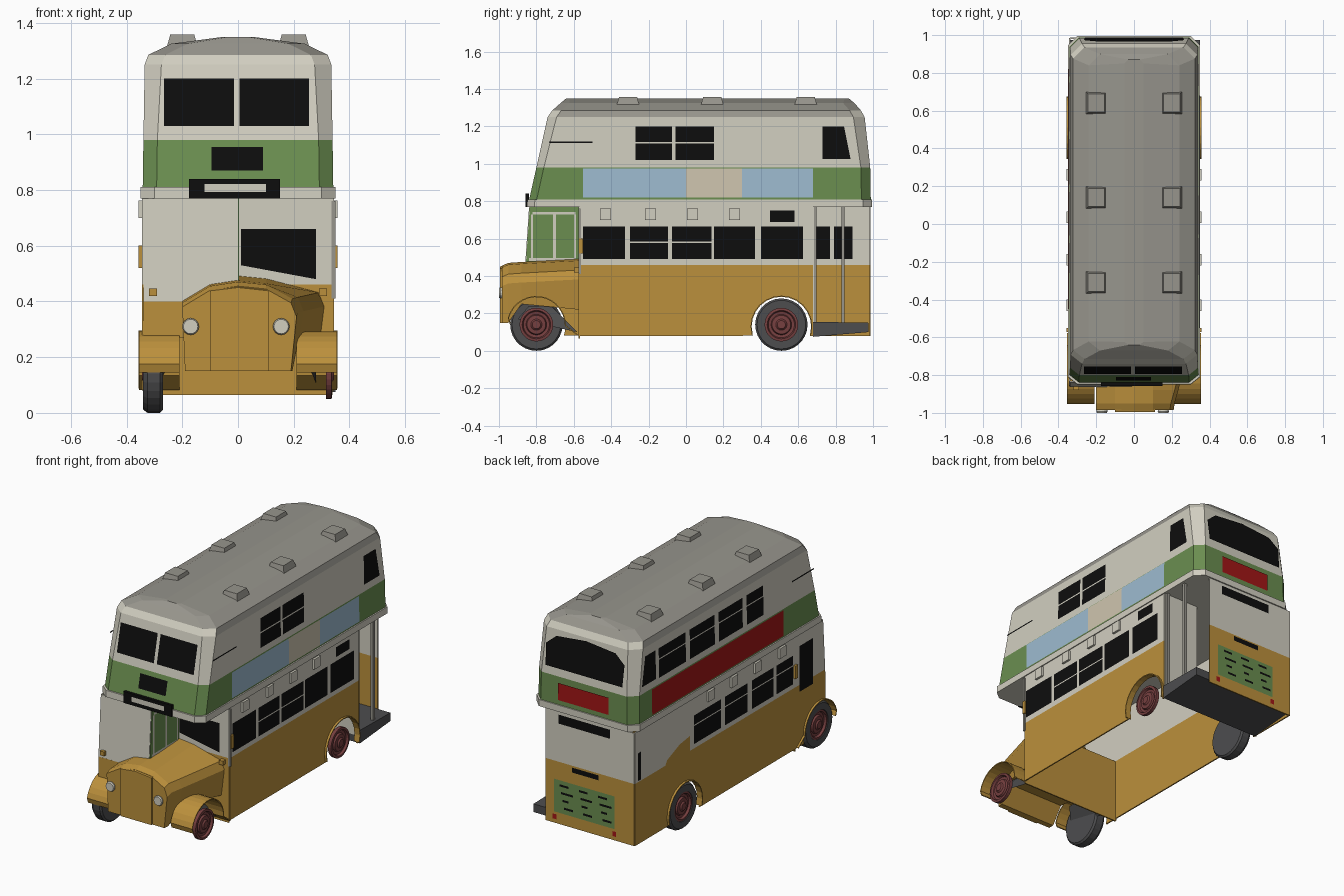
import bpy, bmesh, math
from mathutils import Matrix, Vector

if "Cube" in bpy.data.objects:
    bpy.data.objects.remove(bpy.data.objects["Cube"])

COL = {"yellow": (.50, .28, .045), "white": (.64, .62, .53), "roof_grey": (.31, .30, .265),
       "green": (.145, .27, .08), "blue": (.34, .50, .63), "red": (.36, .008, .008),
       "maroon": (.18, .05, .05), "tyre_grey": (.075, .075, .078), "black": (.004, .004, .004),
       "cream": (.62, .56, .43)}
MAT = {}
for n, c in COL.items():
    MAT[n] = bpy.data.materials.new(n)
    MAT[n].diffuse_color = (*c, 1)


def mesh(name, verts, faces, mats, rule=None, thick=0):
    mats = [mats] if isinstance(mats, str) else mats
    bm = bmesh.new()
    vs = [bm.verts.new(v) for v in verts]
    for f in faces:
        bm.faces.new([vs[i] for i in f])
    bm.normal_update()
    if not thick and len(faces) > 1:
        bmesh.ops.recalc_face_normals(bm, faces=bm.faces)
    if rule:
        for f in bm.faces:
            f.material_index = mats.index(rule(f.calc_center_median(), f.normal))
    me = bpy.data.meshes.new(name)
    bm.to_mesh(me)
    bm.free()
    ob = bpy.data.objects.new(name, me)
    bpy.context.collection.objects.link(ob)
    for m in mats:
        me.materials.append(MAT[m])
    if thick:
        s = ob.modifiers.new("thickness", "SOLIDIFY")
        s.thickness, s.offset = thick, 0
    return ob


def loft(name, rings, mats, rule=None, caps=(True, True), closed=True, thick=0):
    n = len(rings[0])
    vs = [v for r in rings for v in r]
    fs = [(k*n+i, k*n+(i+1) % n, (k+1)*n+(i+1) % n, (k+1)*n+i)
          for k in range(len(rings)-1) for i in range(n if closed else n-1)]
    if caps[0]:
        fs.append(tuple(range(n))[::-1])
    if caps[1]:
        fs.append(tuple(range(len(vs)-n, len(vs))))
    return mesh(name, vs, fs, mats, rule, thick)


def box(name, x, y, z, mat, inset=0):
    def ring(h, i):
        return [(x[0]+i, y[0]+i, h), (x[1]-i, y[0]+i, h), (x[1]-i, y[1]-i, h), (x[0]+i, y[1]-i, h)]
    return loft(name, [ring(z[0], 0), ring(z[1], inset)], mat)


def lathe_x(name, prof, y, z, mat, seg=28):
    # profile of (x, radius) turned about an axis along x
    return loft(name, [[(x, y+r*math.cos(t*math.tau/seg), z+r*math.sin(t*math.tau/seg))
                        for t in range(seg)] for x, r in prof], mat)


# surface rules used to lay plates on the body
def on_side(s):
    return lambda y, z: (s*((.344 if z < .8 else .342-.0155*(z-.81))+.004), y, z)


def on_front(x, z):
    return (x, -.838+.223*(z-.81)-.004, z)


def on_rear(x, z):
    return (x, .99 if z < .79 else .993-max(0, z-.98)*.11, z)


def plates(name, surf, rects, mat):
    vs, fs = [], []
    for a0, a1, z0, z1 in rects:
        b = len(vs)
        vs += [surf(a0, z0), surf(a1, z0), surf(a1, z1), surf(a0, z1)]
        fs.append((b, b+1, b+2, b+3))
    return mesh(name, vs, fs, mat)


# upper deck shell, ledge and roof
def ring(z, w, yf, yr, c=.05):
    return [(-w+c, yf, z), (w-c, yf, z), (w, yf+c*.8, z), (w, yr-c, z),
            (w-c, yr, z), (-w+c, yr, z), (-w, yr-c, z), (-w, yf+c*.8, z)]


def deck_rule(c, n):
    if c.z < .815:
        return "white"
    if c.z < .97:
        return "green"
    if c.z < 1.24 or (abs(n.y) > .4 and c.z < 1.3):
        return "white"
    return "roof_grey"


loft("upper_deck", [ring(.77, .35, -.85, .995), ring(.81, .35, -.848, .995), ring(.81, .342, -.838, .988),
                    ring(.98, .3395, -.80, .985), ring(1.25, .335, -.74, .955, .06),
                    ring(1.285, .322, -.715, .935, .06), ring(1.325, .24, -.67, .90, .06),
                    ring(1.35, .05, -.64, .87, .02)], ["white", "green", "roof_grey"], deck_rule)

# roof ventilators
for y in (-.31, .14, .64):
    for x in (-.2, .2):
        box("roof_vent", (x-.055, x+.055), (y-.06, y+.06), (1.315, 1.358), "roof_grey", .012)


# lower walls with wheel openings
def arc(cy, r, a0, a1, n=14, cz=.13):
    return [(cy+r*math.cos(math.radians(a0+(a1-a0)*i/n)), cz+r*math.sin(math.radians(a0+(a1-a0)*i/n)))
            for i in range(n+1)]


def wall(name, x, pts, mat):
    return mesh(name, [(x, y, z) for y, z in pts], [tuple(range(len(pts)))], mat, thick=.008)


rear_arch = arc(.51, .16, 198, -18)
wall("right_skirt", .34, [(-.57, .46), (-.57, .08)] + rear_arch + [(.68, .08), (.68, .46)], "yellow")
wall("right_wall", .34, [(-.57, .46), (.68, .46), (.68, .77), (-.57, .77)], "white")
wall("left_skirt", -.34, [(-.855, .46), (-.86, .28)] + arc(-.8, .155, 105, -18)
     + rear_arch + [(.985, .08), (.985, .46)], "yellow")
wall("left_wall", -.34, [(-.855, .46), (.985, .46), (.985, .77), (-.835, .77)], "white")


def cross_wall(name, y, x0, x1, z0, z1, mat):
    return mesh(name, [(x0, y, z0), (x1, y, z0), (x1, y, z1), (x0, y, z1)], [(0, 1, 2, 3)], mat, thick=.008)


cross_wall("rear_lower_panel", .983, -.34, .26, .08, .46, "yellow")
cross_wall("rear_upper_panel", .983, -.34, .26, .46, .77, "white")
cross_wall("front_bulkhead_lower", -.57, -.34, .34, .065, .46, "yellow")
cross_wall("front_bulkhead_upper", -.57, 0, .34, .46, .77, "white")
cross_wall("platform_bulkhead", .68, .1, .34, .12, .77, "white")

# half cab
mesh("cab_front", [(-.34, -.86, .40), (0, -.86, .40), (0, -.835, .77), (-.34, -.835, .77)],
     [(0, 1, 2, 3)], "white", thick=.008)
cross_wall("cab_apron", -.86, -.34, -.18, .27, .40, "yellow")
wall("cab_inner_side", 0, [(-.857, .45), (-.57, .45), (-.57, .77), (-.835, .77)], "green")
plates("cab_inner_frame", lambda y, z: (.007, y, z),
       [(-.84, -.59, .48, .495), (-.82, -.59, .73, .742), (-.71, -.695, .495, .73),
        (-.60, -.588, .495, .73), (-.83, -.817, .495, .73)], "white")
mesh("bulkhead_window", [(.01, -.578, .53), (.28, -.578, .48), (.28, -.578, .66), (.01, -.578, .66)],
     [(0, 1, 2, 3)], "black")


# bonnet, cross-sections from nose to bulkhead
def section(y, w, e, h, low):
    return [(-.19, y, low), (-.2, y, h-.075), (-.1, y, h-.015), (0, y, h), (.1, y, h-.01),
            (w-.02, y, h-.06), (w, y, h-.11), (w-e, y, low)]


loft("bonnet", [section(-.985, .21, .02, .455, .15), section(-.95, .215, .02, .47, .15),
                section(-.88, .235, .02, .475, .25), section(-.57, .31, .02, .492, .22)],
     "yellow", caps=(True, False))
loft("radiator", [[(-.1, y, .15), (.11, y, .15), (.11, y, h-.012), (0, y, h), (-.1, y, h-.012)]
                  for y, h in ((-.98, .455), (-.994, .45))], "yellow")
for x in (-.17, .155):
    lamp = lathe_x("headlight", [(-.02, .024), (.006, .03), (.014, .026)], 0, 0, "white", 16)
    lamp.matrix_world = Matrix.Translation((x, -.986, .31)) @ Matrix.Rotation(-math.pi/2, 4, 'Z')
for x in (-.305, .305):
    box("side_lamp", (x-.014, x+.014), (-.88 if x < 0 else -.60, -.855 if x < 0 else -.575),
        (.42, .446), "yellow")

# mudguards and wheels; tyres sit on the driver's side only
for s in (-1, 1):
    guard = [(-.94, .145)] + arc(-.8, .155, 165, 0, 14, .135) + [(-.58, .085)]
    loft("front_mudguard", [[(s*x, y, z) for y, z in guard] for x in (.356, .21)], "yellow",
         caps=(False, False), closed=False, thick=.006)
    loft("rear_arch_lip", [[(s*x, y, z) for y, z in arc(.51, .162, 195, -15)] for x in (.357, .32)],
         "yellow", caps=(False, False), closed=False, thick=.006)
    inner = [(-.9, .17), (-.84, .24), (-.72, .24), (-.58, .1)]
    mesh("wheel_guard", [(s*(.22 if i in (1, 2) else .28), y, z) for i, (y, z) in enumerate(inner)],
         [(0, 1, 2, 3)], "tyre_grey")
    for y in (-.8, .51):
        lathe_x("wheel_hub", [(s*.315, .09), (s*.336, .09), (s*.338, .076), (s*.325, .07), (s*.323, .055),
                              (s*.334, .05), (s*.336, .03), (s*.344, .022)], y, .14, "maroon")
        if s < 0:
            lathe_x("tyre", [(-.27, .085), (-.27, .13), (-.28, .14), (-.325, .14), (-.341, .128),
                             (-.341, .088), (-.30, .085)], y, .14, "tyre_grey")

# rear platform and poles
mesh("platform", [(x, y, z) for x in (-.335, .35) for y, z in ((.68, .075), (.975, .10), (.975, .15), (.68, .155))],
     [(0, 1, 2, 3), (7, 6, 5, 4), (0, 4, 5, 1), (1, 5, 6, 2), (2, 6, 7, 3), (3, 7, 4, 0)], "tyre_grey")
for y in (.69, .84):
    box("grab_pole", (.315, .333), (y-.008, y+.008), (.13, .78), "roof_grey")
box("cab_handrail", (.335, .35), (-.575, -.562), (.41, .76), "roof_grey")
for s in (-1, 1):
    box("indicator", (min(s*.338, s*.358), max(s*.338, s*.358)), (-.572, -.55), (.52, .60), "yellow")
    for y in (-.43, -.19, .035, .26):
        box("side_vent", (min(s*.338, s*.357), max(s*.338, s*.357)), (y-.03, y+.03), (.70, .762), "white")

# right side windows and panels
R, L = on_side(1), on_side(-1)
plates("right_upper_windows", R, [(a, b, c, d) for a, b in ((-.27, -.075), (-.055, .15))
                                  for c, d in ((1.02, 1.108), (1.116, 1.2))] + [(-.73, -.5, 1.112, 1.12)], "black")
mesh("right_rear_window", [R(.73, 1.025), R(.88, 1.025), R(.845, 1.2), R(.73, 1.2)], [(0, 1, 2, 3)], "black")
plates("right_advert_blue", R, [(-.55, 0, .82, .975), (.3, .68, .82, .975)], "blue")
plates("right_advert_cream", R, [(0, .3, .82, .975)], "cream")
plates("right_lower_windows", R, [(-.55, -.325, .49, .665), (.15, .37, .49, .665), (.40, .625, .49, .665),
                                  (.45, .58, .69, .75)]
       + [(a, b, c, d) for a, b in ((-.3, -.095), (-.075, .135)) for c, d in ((.49, .577), (.584, .665))], "black")

# left side windows and panels
plates("left_upper_windows", L, [(a, b, c, d) for a, b in ((.49, .75), (.21, .45), (-.06, .17), (-.26, -.1))
                                 for c, d in ((1.02, 1.13), (1.137, 1.2))] + [(-.75, -.54, 1.112, 1.12)], "black")
mesh("left_rear_window", [L(.78, 1.025), L(.915, 1.025), L(.88, 1.2), L(.78, 1.2)], [(0, 1, 2, 3)], "black")
plates("left_advert", L, [(-.45, .82, .82, .975)], "red")
plates("left_lower_windows", L, [(a, b, c, d) for a, b in ((.16, .42), (-.1, .12), (-.35, -.14), (-.54, -.38))
                                 for c, d in ((.49, .60), (.607, .665))]
       + [(-.73, -.6, .42, .70), (.93, .96, .47, .64)], "black")
mesh("stair_panel", [L(.7, .46), L(.46, .46), L(.46, .555), L(.56, .54), L(.68, .49)], [(0, 1, 2, 3, 4)], "yellow")
plates("stair_windows", lambda y, z: (-.333, y, z), [(.69, .77, .49, .665), (.79, .89, .49, .665)], "black")

# front glazing and blinds
plates("front_upper_windows", on_front, [(-.265, -.015, 1.03, 1.2), (.005, .255, 1.03, 1.2)], "black")
plates("front_blind", on_front, [(-.095, .09, .87, .955)], "black")
box("front_sign", (-.175, .15), (-.857, -.84), (.77, .84), "black")
plates("front_sign_face", lambda x, z: (x, -.859, z), [(-.12, .1, .793, .822)], "white")

# rear glazing, advert, lamps and notice panel
mesh("rear_upper_window", [on_rear(x, z) for x, z in ((-.26, 1.03), (.26, 1.03), (.265, 1.16), (.2, 1.215),
                                                      (0, 1.235), (-.2, 1.215), (-.265, 1.16))],
     [tuple(range(7))], "black")
plates("rear_advert", on_rear, [(-.17, .17, .84, .945)], "red")
plates("rear_black_strips", on_rear, [(-.18, .17, .695, .75), (-.1, .08, .42, .45)], "black")
plates("rear_notice", on_rear, [(-.21, .2, .15, .35)], "green")
plates("rear_notice_bars", lambda x, z: (x, .994, z),
       [(-.19+.13*i+.03*(j % 2), -.13+.13*i+.01*j, .18+.045*j, .193+.045*j)
        for i in range(3) for j in range(4)], "black")
plates("rear_lamps", on_rear, [(-.22, -.195, .105, .135), (.185, .21, .105, .135)], "red")

for m in bpy.data.materials:
    if m.users and not m.is_grease_pencil:
        m.use_nodes = True
        m.node_tree.nodes["Principled BSDF"].inputs["Base Color"].default_value = m.diffuse_color
